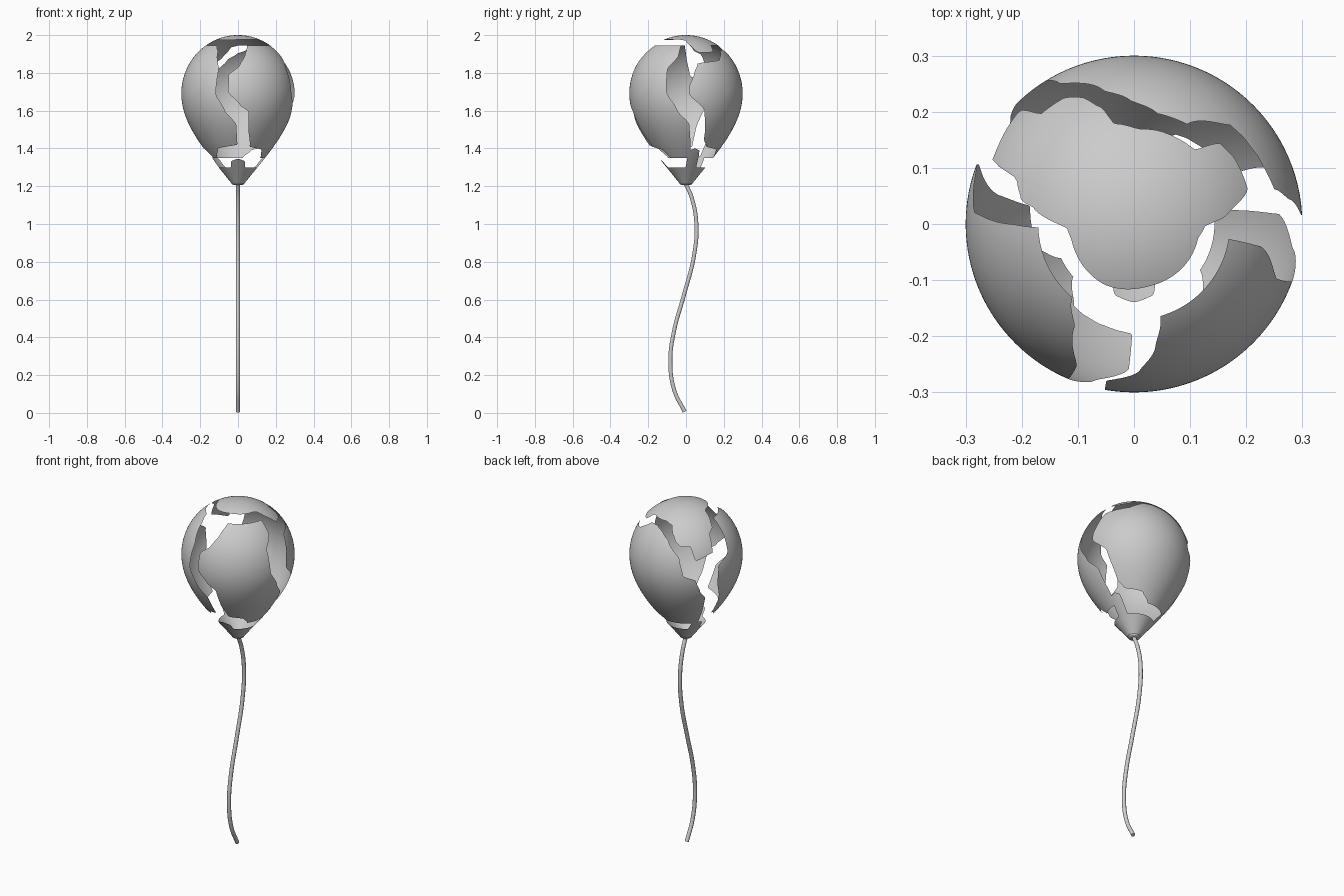
import bpy
import math

if "Cube" in bpy.data.objects:
    bpy.data.objects.remove(bpy.data.objects["Cube"])

TOP, MID, NECK, R = 2.0, 1.69, 1.21, 0.3


def radius(z):
    # balloon profile: ellipse above the widest level, tapered below it
    if z >= MID:
        return R * math.sqrt(max(0, 1 - ((z - MID) / (TOP - MID)) ** 2))
    t = (MID - z) / (MID - NECK)
    return R * math.cos(t * math.pi / 2) + 0.03 * t ** 3


def lookup(keys, x, col=1):
    # eased interpolation through sorted keys
    if x <= keys[0][0]:
        return keys[0][col]
    for a, b in zip(keys, keys[1:]):
        if x <= b[0]:
            t = (x - a[0]) / (b[0] - a[0])
            t = 0.5 * t + 0.5 * t * t * (3 - 2 * t)
            return a[col] + (b[col] - a[col]) * t
    return keys[-1][col]


def point(az, z):
    a, r = math.radians(az), radius(z)
    return (r * math.cos(a), r * math.sin(a), z)


def sheet(name, rows):
    # skin a grid of points
    n = len(rows[0])
    verts = [p for row in rows for p in row]
    faces = [(i * n + j, i * n + j + 1, (i + 1) * n + j + 1, (i + 1) * n + j)
             for i in range(len(rows) - 1) for j in range(n - 1)]
    me = bpy.data.meshes.new(name)
    me.from_pydata(verts, [], faces)
    me.validate()
    me.polygons.foreach_set("use_smooth", [True] * len(me.polygons))
    ob = bpy.data.objects.new(name, me)
    bpy.context.collection.objects.link(ob)
    return ob


def side_piece(name, start, end, z0, z1, nr=120, nc=36):
    rows = []
    for i in range(nr + 1):
        z = z0 + (z1 - z0) * i / nr
        a, b = lookup(start, z), lookup(end, z)
        rows.append([point(a + (b - a) * j / nc, z) for j in range(nc + 1)])
    return sheet(name, rows)


# three torn side panels: ragged edges as (height, azimuth)
side_piece("right_front_panel",
           [(1.35, -35), (1.393, -45), (1.41, -71), (1.5, -77), (1.595, -79), (1.63, -88),
            (1.7, -100), (1.79, -100), (1.84, -88), (1.9, -80), (1.945, -74)],
           [(1.35, 9), (1.525, 4), (1.6, -9), (1.7, -20), (1.82, -21), (1.89, -10),
            (1.945, -9)], 1.35, 1.945)
side_piece("left_panel",
           [(1.35, 205), (1.393, 195), (1.41, 170), (1.5, 168), (1.64, 159), (1.73, 160),
            (1.79, 176), (1.9, 180), (1.945, 182)],
           [(1.35, 221), (1.4, 234), (1.42, 269), (1.525, 268), (1.6, 256), (1.69, 247),
            (1.82, 248), (1.91, 240), (1.945, 230)], 1.35, 1.945)
side_piece("back_panel",
           [(1.35, 80), (1.393, 65), (1.41, 34), (1.45, 26), (1.6, 20), (1.69, 3), (1.72, 3),
            (1.8, 9), (1.85, 14), (1.868, 46), (1.92, 62)],
           [(1.35, 150), (1.55, 147), (1.6, 140), (1.67, 135), (1.7, 122), (1.79, 118),
            (1.87, 103), (1.9, 92), (1.92, 78)], 1.35, 1.92)

# top cap: ragged rim as (azimuth, radius)
rim = [(-116, .12), (-76, .114), (-32, .117), (-13, .117), (-2, .126), (6, .168), (17, .212),
       (33, .214), (43, .21), (51, .171), (75, .172), (87, .17), (101, .182), (106, .217),
       (113, .246), (119, .257), (130, .257), (135, .287), (156, .277), (159, .223),
       (168, .206), (171, .18), (184, .119), (194, .115), (244, .12)]
rows = []
for i in range(25):
    row = []
    for j in range(241):
        az = -116 + 1.5 * j
        r = max(lookup(rim, az) * math.sin(i / 24 * math.pi / 2), 1e-4)
        row.append(point(az, MID + (TOP - MID) * math.sqrt(1 - (r / R) ** 2)))
    rows.append(row)
sheet("top_cap", rows)

# bottom cup with three tongues: rim as (azimuth, height)
cup = [(-180, 1.3)]
for centre, half, high in ((-90, 16, 1.345), (15, 10, 1.4), (150, 13, 1.36)):
    cup += [(centre - half - 6, 1.3), (centre - half + 1, high - .01), (centre, high),
            (centre + half - 1, high - .01), (centre + half + 6, 1.3)]
rows = []
for i in range(17):
    rows.append([point(az, 1.215 + (lookup(cup, az) - 1.215) * i / 16)
                 for az in [-180 + 2 * j for j in range(181)]])
sheet("bottom_cup", rows)

# knot ring under the cup
knot = [(0, 1.235), (.022, 1.234), (.03, 1.228), (.026, 1.221), (.034, 1.213), (.03, 1.208),
        (0, 1.207)]
sheet("knot", [[(r * math.cos(j * math.pi / 16), r * math.sin(j * math.pi / 16), z)
                for j in range(33)] for r, z in knot])

# string hanging in a gentle S
path = [(0, 1.21), (.03, 1.14), (.055, 1.0), (.042, .83), (-.012, .62), (-.064, .43),
        (-.083, .27), (-.062, .12), (-.007, .006)]
cu = bpy.data.curves.new("string", 'CURVE')
cu.dimensions = '3D'
cu.bevel_depth = 0.011
cu.bevel_resolution = 3
cu.use_fill_caps = True
sp = cu.splines.new('BEZIER')
sp.bezier_points.add(len(path) - 1)
for p, (y, z) in zip(sp.bezier_points, path):
    p.co = (0, y, z)
    p.handle_left_type = p.handle_right_type = 'AUTO'
bpy.context.collection.objects.link(bpy.data.objects.new("string", cu))
